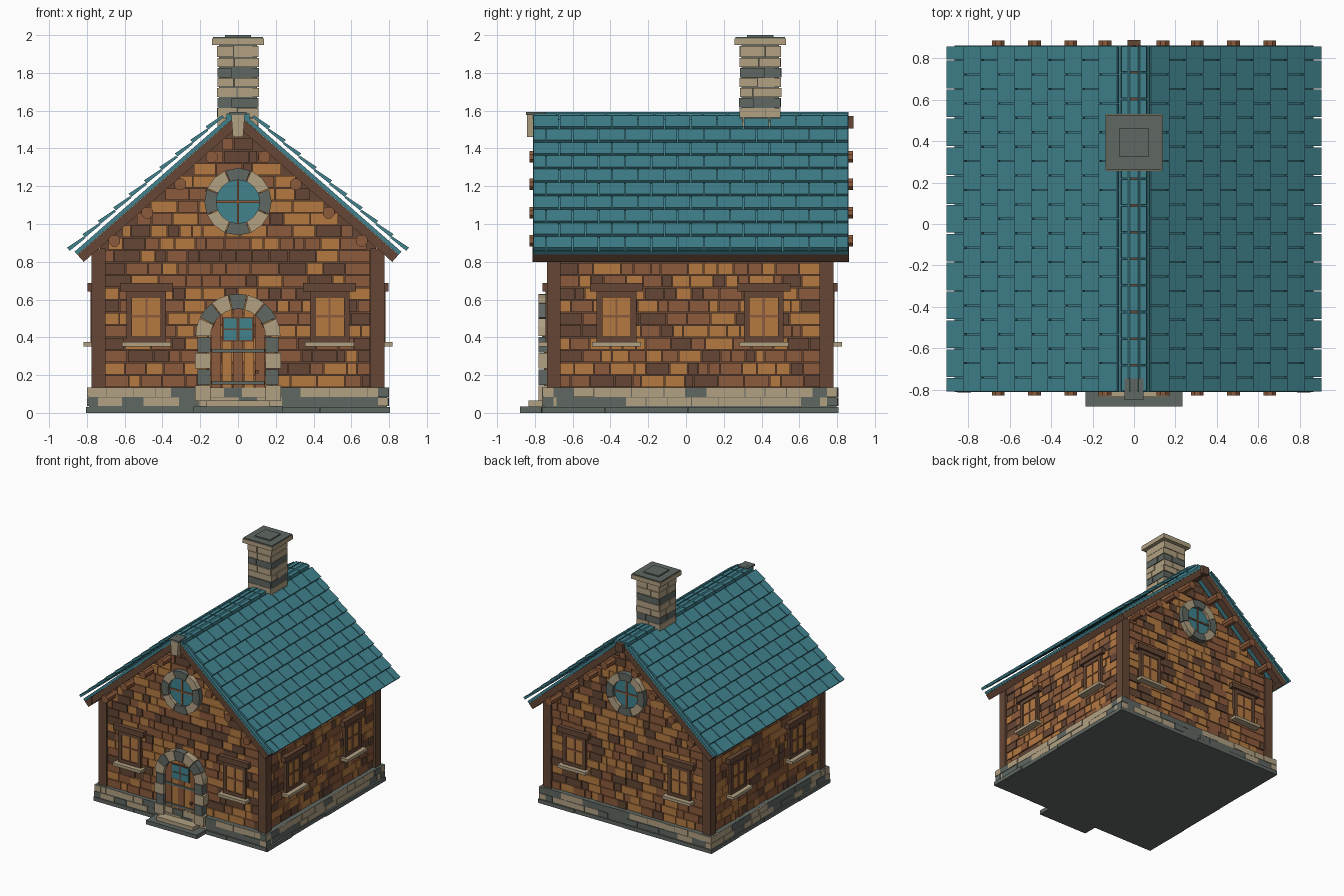
import bpy, bmesh, math, random
from mathutils import Matrix, Vector

if "Cube" in bpy.data.objects:
    bpy.data.objects.remove(bpy.data.objects["Cube"])

random.seed(4)
CY = 0.022            # centre of the house in y
SL = 0.875            # roof slope
Y0, Y1 = -0.81, 0.86  # roof ends

COLOURS = {
    "teal": (0.052, 0.225, 0.27), "beige": (0.44, 0.355, 0.225),
    "stone_grey": (0.115, 0.137, 0.123), "dark_wood": (0.13, 0.062, 0.036),
    "brown": (0.265, 0.105, 0.045), "orange": (0.46, 0.195, 0.055),
}
MATS, IDX = [], {}
for i, (n, c) in enumerate(COLOURS.items()):
    m = bpy.data.materials.new(n)
    m.diffuse_color = (*c, 1)
    m.use_nodes = True
    m.node_tree.nodes["Principled BSDF"].inputs["Base Color"].default_value = m.diffuse_color
    MATS.append(m)
    IDX[n] = i


class Part:
    """Collects prisms into one object."""
    def __init__(self, name):
        self.name, self.bm = name, bmesh.new()

    def prism(self, pts, y0, y1, mat, M=Matrix()):
        a = [self.bm.verts.new(M @ Vector((x, y0, z))) for x, z in pts]
        b = [self.bm.verts.new(M @ Vector((x, y1, z))) for x, z in pts]
        n = len(pts)
        fs = [self.bm.faces.new(a), self.bm.faces.new(b[::-1])]
        fs += [self.bm.faces.new((a[i], b[i], b[(i + 1) % n], a[(i + 1) % n])) for i in range(n)]
        for f in fs:
            f.material_index = IDX[mat]

    def box(self, x0, x1, y0, y1, z0, z1, mat, M=Matrix()):
        self.prism([(x0, z0), (x1, z0), (x1, z1), (x0, z1)], y0, y1, mat, M)

    def wedge(self, cz, r0, r1, a0, a1, y0, y1, mat, M=Matrix()):
        arc = [a0 + (a1 - a0) * k / 2 for k in range(3)]
        pts = [(r1 * math.cos(a), cz + r1 * math.sin(a)) for a in arc]
        pts += [(r0 * math.cos(a), cz + r0 * math.sin(a)) for a in arc[::-1]]
        self.prism(pts, y0, y1, mat, M)

    def row(self, u0, u1, d, depth, z0, z1, wmin, wmax, pick, M, jit=0.008, gap=0.004):
        """One course of random-length stones; outer face at local y = -d."""
        u = u0
        while u < u1 - 1e-4:
            w = random.uniform(wmin, wmax)
            if u1 - u - w < wmin:
                w = u1 - u
            self.box(u, u + w - gap, -d - random.uniform(0, jit), -d + depth,
                     z0, z1 - gap, random.choice(pick), M)
            u += w

    def done(self):
        bmesh.ops.recalc_face_normals(self.bm, faces=self.bm.faces)
        me = bpy.data.meshes.new(self.name)
        self.bm.to_mesh(me)
        self.bm.free()
        for m in MATS:
            me.materials.append(m)
        bpy.context.collection.objects.link(bpy.data.objects.new(self.name, me))


def side(k, cy=CY):
    """Wall frame: 0 front, 1 right, 2 back, 3 left; outward is local -y."""
    return Matrix.Translation((0, cy, 0)) @ Matrix.Rotation(k * math.pi / 2, 4, 'Z')


# Stone foundation
p = Part("foundation")
p.box(-0.79, 0.79, CY - 0.775, CY + 0.775, 0, 0.135, "stone_grey")
for k in range(4):
    d, h = (0.782, 0.80) if k % 2 == 0 else (0.798, 0.785)
    p.row(-h, h, d, 0.05, 0, 0.036, 0.3, 0.6, ["stone_grey"], side(k))
    for z0, z1 in ((0.036, 0.085), (0.085, 0.138)):
        p.row(-h, h, d - 0.008, 0.05, z0, z1, 0.08, 0.22, ["beige", "beige", "stone_grey"], side(k))
p.done()

# Wall core and brick courses
p = Part("wall_core")
p.prism([(-0.73, 0.1), (0.73, 0.1), (0.73, 0.92), (0, 1.555), (-0.73, 0.92)],
        CY - 0.715, CY + 0.715, "dark_wood")
p.done()
bricks = ["brown"] * 4 + ["orange"] * 4 + ["dark_wood"] * 2
for k, name in enumerate(("front", "right", "back", "left")):
    p = Part(name + "_bricks")
    z, H = 0.138, 0.066
    while z < (1.44 if k % 2 == 0 else 0.82):
        half = min(0.705, (1.53 - z - H) / SL) if k % 2 == 0 else 0.69
        p.row(-half, half, 0.74 if k % 2 == 0 else 0.752, 0.035, z, z + H,
              0.045, 0.15, bricks, side(k), 0.01, 0.005)
        z += H
    p.done()

# Corner posts
p = Part("corner_posts")
for sx in (-1, 1):
    for sy in (-1, 1):
        x, y = sx * 0.738, CY + sy * 0.722
        p.box(x - 0.037, x + 0.037, y - 0.036, y + 0.036, 0.13, 0.87, "dark_wood")
p.done()

# Square windows, two per wall
p = Part("windows")
for k in range(4):
    d, c = (0.745, 0.485) if k % 2 == 0 else (0.76, 0.39)
    for s in (-1, 1):
        M = side(k) @ Matrix.Translation((s * c, -d, 0))
        for sx in (-1, 1):                                         # jambs
            p.box(sx * 0.09 - 0.015, sx * 0.09 + 0.015, -0.02, 0.03, 0.37, 0.645, "dark_wood", M)
        p.box(-0.1, 0.1, -0.02, 0.03, 0.375, 0.405, "dark_wood", M)
        p.box(-0.1, 0.1, -0.02, 0.03, 0.61, 0.645, "dark_wood", M)
        p.box(-0.08, 0.08, -0.012, 0.0, 0.40, 0.615, "orange", M)   # panes
        p.box(-0.006, 0.006, -0.018, 0, 0.40, 0.615, "brown", M)    # glazing bars
        p.box(-0.08, 0.08, -0.018, 0, 0.505, 0.517, "brown", M)
        p.box(-0.14, 0.14, -0.036, 0.02, 0.642, 0.688, "dark_wood", M)  # lintel
        p.box(-0.13, 0.13, -0.058, 0.02, 0.352, 0.376, "beige", M)  # sill
p.done()

# Round gable windows
p = Part("round_windows")
for k in (0, 2):
    M = side(k) @ Matrix.Translation((0, -0.745, 0))
    for i in range(8):
        a = (i - 0.5) * math.pi / 4
        p.wedge(1.118, 0.115, 0.178, a + 0.015, a + math.pi / 4 - 0.015, -0.04, 0.03,
                "stone_grey" if i % 2 == 0 else "beige", M)
    p.prism([(0.12 * math.cos(i * math.pi / 12), 1.118 + 0.12 * math.sin(i * math.pi / 12))
             for i in range(24)], -0.014, 0.02, "teal", M)
    p.box(-0.006, 0.006, -0.022, 0, 1.003, 1.233, "brown", M)
    p.box(-0.115, 0.115, -0.022, 0, 1.112, 1.124, "brown", M)
p.done()

# Door with planks, straps, small window and knob
p = Part("door")
edges = [-0.145 + 0.058 * i for i in range(6)]
top = lambda x: 0.405 + math.sqrt(max(0, 0.146 ** 2 - x * x))
for i in range(5):
    a, b = edges[i] + 0.002, edges[i + 1] - 0.002
    p.prism([(a, 0.06), (b, 0.06), (b, top(b)), ((a + b) / 2, top((a + b) / 2)), (a, top(a))],
            -0.752, -0.70, ("brown", "orange", "brown", "orange", "brown")[i])
for z in (0.16, 0.33):
    p.box(-0.14, 0.14, -0.76, -0.74, z - 0.009, z + 0.009, "stone_grey")
p.box(-0.083, 0.083, -0.758, -0.74, 0.378, 0.508, "dark_wood")
for sx in (-1, 1):
    for z in (0.386, 0.448):
        p.box(sx * 0.042 - 0.033, sx * 0.042 + 0.033, -0.763, -0.74, z, z + 0.053, "teal")
p.box(0.092, 0.108, -0.775, -0.74, 0.208, 0.228, "dark_wood")
p.done()

# Stone door arch
p = Part("door_arch")
for s in (-1, 1):
    for i in range(4):
        z, w = 0.062 + i * 0.086, 0.215 if i % 2 else 0.228
        a, b = sorted((s * 0.145, s * w))
        p.box(a, b, -0.78, -0.70, z, z + 0.082, "stone_grey" if i % 2 else "beige")
for i in range(7):
    a = i * math.pi / 7
    p.wedge(0.405, 0.145, 0.225, a + 0.012, a + math.pi / 7 - 0.012, -0.78, -0.70,
            "stone_grey" if i % 2 else "beige")
p.done()

p = Part("door_steps")
p.box(-0.235, 0.235, -0.88, -0.75, 0, 0.034, "stone_grey")
p.box(-0.17, 0.17, -0.835, -0.70, 0.034, 0.065, "beige")
p.done()


def band(s, x0, x1, lo, hi):
    """Sloping roof strip between two heights, square cut at the eave."""
    t = (hi - lo) * 0.5
    return [(s * x0, lo - SL * x0), (s * (x1 - t), lo - SL * (x1 - t)),
            (s * x1, hi - SL * x1), (s * x0, hi - SL * x0)]


# Roof boards and timbers
deck, timber = Part("roof_deck"), Part("roof_timbers")
for s in (-1, 1):
    deck.prism(band(s, 0.02, 0.865, 1.582, 1.61), Y0, Y1, "teal")
    for a, b in ((Y0, Y0 + 0.06), (Y1 - 0.06, Y1)):                # bargeboards
        timber.prism(band(s, 0.0, 0.848, 1.515, 1.581), a, b, "dark_wood")
    timber.prism(band(s, 0.785, 0.85, 1.514, 1.581), Y0 - 0.002, Y1 + 0.002, "dark_wood")
    for x, z in ((0.655, 0.912), (0.48, 1.06), (0.305, 1.21), (0.14, 1.355)):  # purlins
        timber.prism([(s * x + 0.033 * math.cos((i + 0.5) * math.pi / 4),
                       z + 0.033 * math.sin((i + 0.5) * math.pi / 4)) for i in range(8)],
                     -0.828, 0.885, "brown")
timber.box(-0.032, 0.032, -0.80, 0.888, 1.505, 1.572, "dark_wood")  # ridge beam
deck.done()
timber.done()

# Overlapping roof tiles, ten staggered courses per slope
p = Part("roof_tiles")
n = Vector((SL, 1)).normalized()
W, R = (Y1 - Y0) / 12, 10
for s in (-1, 1):
    for r in range(R):
        xa, xb = 0.075 + 0.0815 * r, 0.075 + 0.0815 * (r + 1) + 0.008
        at = lambda x, o: (s * (x + n.x * o), 1.632 - SL * x + n.y * o)
        prof = [at(xa, 0), at(xb - 0.01, 0.004), at(xb - 0.01, 0.026), at(xa, 0.012)]
        cuts = [Y0 + W * i for i in range(13)]
        if r % 2:
            cuts = [Y0] + [c + W / 2 for c in cuts[:-1]] + [Y1]
        for a, b in zip(cuts, cuts[1:]):
            p.prism(prof, a + 0.003, b - 0.003, "teal")
p.done()

# Ridge caps and gable keystone
p = Part("ridge_caps")
for i in range(13):
    a = Y0 + (Y1 - Y0) * i / 13
    p.prism([(-0.065, 1.545), (0.065, 1.545), (0.06, 1.585), (-0.06, 1.585)],
            a + 0.004, a + (Y1 - Y0) / 13 - 0.004, "teal")
p.done()
p = Part("gable_keystone")
p.prism([(-0.027, 1.46), (0.027, 1.46), (0.036, 1.577), (-0.036, 1.577)], -0.842, -0.76, "beige")
p.box(-0.045, 0.045, -0.848, -0.745, 1.577, 1.592, "stone_grey")
p.done()

# Chimney with stone courses and cap
p = Part("chimney")
CC = 0.393
p.box(-0.1, 0.1, CC - 0.1, CC + 0.1, 1.4, 1.96, "stone_grey")
zs = [1.42, 1.5, 1.565, 1.617, 1.672, 1.724, 1.776, 1.83, 1.884, 1.947]
for i, (a, b) in enumerate(zip(zs, zs[1:])):
    for k in range(4):
        p.row(-0.108, 0.108, 0.106, 0.03, a, b, 0.07, 0.14,
              ["stone_grey" if i in (3, 6) else "beige"], side(k, CC), 0.006)
p.box(-0.137, 0.137, CC - 0.137, CC + 0.137, 1.947, 1.982, "beige")
p.box(-0.132, 0.132, CC - 0.132, CC + 0.132, 1.982, 1.99, "stone_grey")
p.box(-0.07, 0.07, CC - 0.07, CC + 0.07, 1.99, 2.0, "stone_grey")
p.done()
